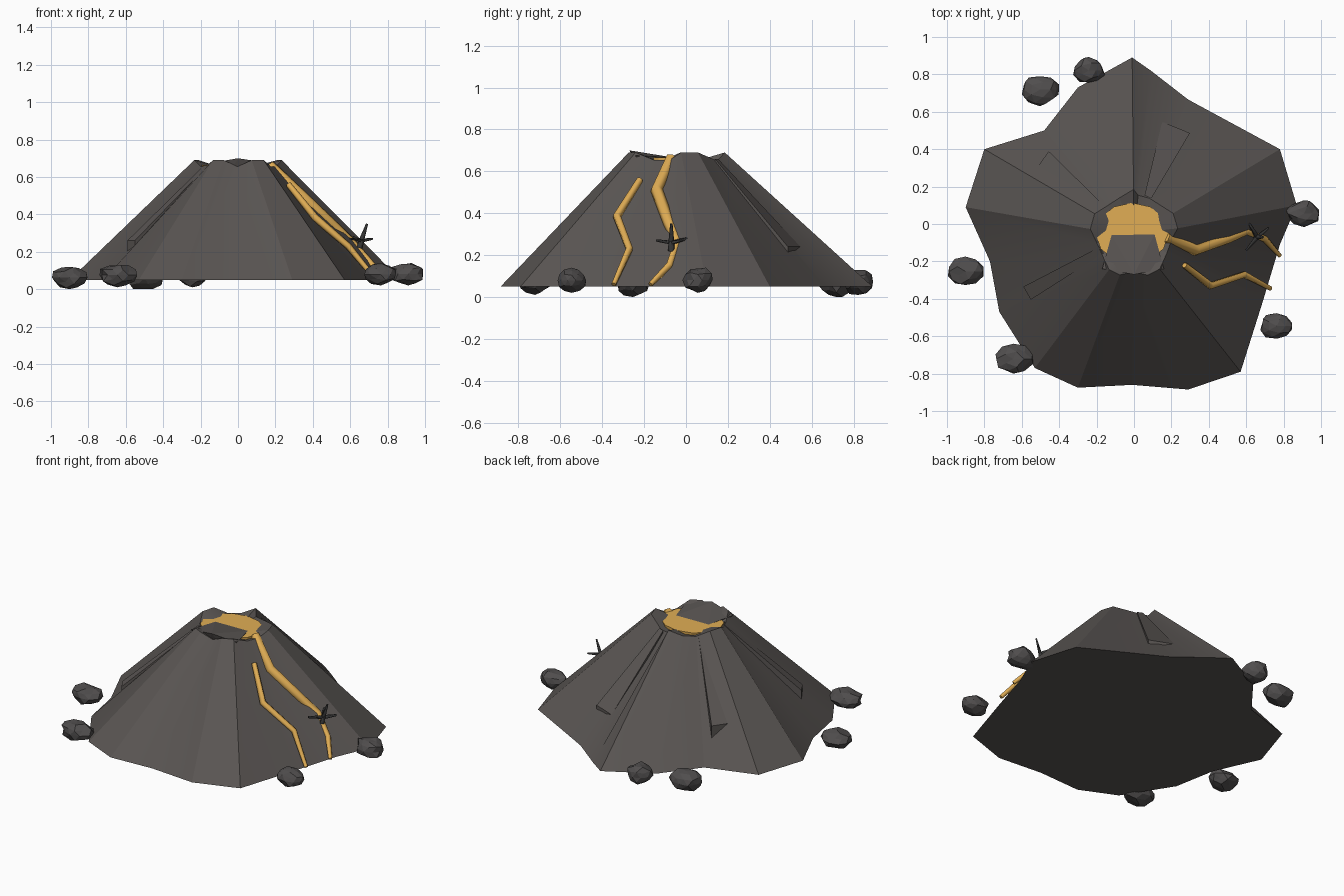
import bpy, bmesh, math, random
from mathutils import Vector

if "Cube" in bpy.data.objects:
    bpy.data.objects.remove(bpy.data.objects["Cube"])
random.seed(4)


def material(name, color):
    m = bpy.data.materials.new(name)
    m.diffuse_color = (*color, 1)
    m.use_nodes = True
    m.node_tree.nodes["Principled BSDF"].inputs["Base Color"].default_value = m.diffuse_color
    return m


ROCK = material("dark_rock", (0.10, 0.09, 0.085))
STONE = material("stone", (0.08, 0.075, 0.075))
LAVA = material("lava", (0.75, 0.42, 0.09))
WOOD = material("charred_wood", (0.04, 0.04, 0.04))


def add_object(name, bm, mat):
    bmesh.ops.recalc_face_normals(bm, faces=bm.faces)
    me = bpy.data.meshes.new(name)
    bm.to_mesh(me)
    bm.free()
    me.materials.append(mat)
    ob = bpy.data.objects.new(name, me)
    bpy.context.collection.objects.link(ob)
    return ob


def hull(name, points, mat):
    bm = bmesh.new()
    for p in points:
        bm.verts.new(p)
    bmesh.ops.convex_hull(bm, input=bm.verts)
    return add_object(name, bm, mat)


# Mountain: irregular foot outline lofted to a jagged rim (third value: 1 = ridge)
foot = [(-.01, .89, 1), (-.30, .73, 0), (-.48, .50, 0), (-.80, .40, 1),
        (-.90, .09, 1), (-.77, -.20, 0), (-.72, -.47, 0), (-.53, -.77, 1),
        (-.30, -.875, 1), (-.01, -.86, 0), (.29, -.885, 1), (.57, -.79, 1),
        (.69, -.41, 0), (.78, -.11, 0), (.87, .10, 1), (.78, .40, 1),
        (.29, .665, 0), (.09, .82, 0)]
bm = bmesh.new()
low, rim = [], []
for x, y, ridge in foot:
    d = Vector((x, y)).normalized() * (.235 if ridge else .205)
    low.append(bm.verts.new((x, y, .05)))
    rim.append(bm.verts.new((d.x, d.y - .05, .69 if ridge else .655)))
centre = bm.verts.new((0, -.05, .62))
n = len(foot)
for i in range(n):
    j = (i + 1) % n
    bm.faces.new((low[i], low[j], rim[j], rim[i]))
    bm.faces.new((rim[i], rim[j], centre))
bm.faces.new(low)
mountain = add_object("mountain", bm, ROCK)
bpy.context.view_layer.objects.active = mountain
mountain.select_set(True)
bpy.ops.object.shade_smooth_by_angle(angle=math.radians(20))
mountain.select_set(False)


# Short rock spurs that break off part way down the slope
def spur(name, degrees, reach, z, half_width):
    a = math.radians(degrees)
    out, side = Vector((math.cos(a), math.sin(a), 0)), Vector((-math.sin(a), math.cos(a), 0))
    pts = []
    for r, h, w in ((.2, .66, .02), (reach, z, half_width)):
        for s in (-1, 1):
            for drop in (0, .15):
                pts.append(out * r + side * s * w + Vector((0, -.04, h - drop)))
    hull(name, pts, ROCK)


spur("spur_back_left", 145, .62, .27, .09)
spur("spur_back_right", 68, .60, .24, .08)
spur("spur_front_left", 210, .66, .26, .04)

# Raised lip at the front of the crater
hull("crater_lip", [(-.12, -.06, .665), (.11, -.055, .665), (-.17, -.24, .67),
                    (.16, -.24, .675), (0, -.27, .70), (-.08, -.21, .56),
                    (.08, -.21, .56)], ROCK)

# Lava pool
bm = bmesh.new()
bmesh.ops.create_cone(bm, cap_ends=True, segments=12, radius1=.19, radius2=.195, depth=.04)
for v in bm.verts:
    v.co = (v.co.x - .01, v.co.y * .84 - .05, v.co.z + .645)
add_object("lava_pool", bm, LAVA)


# Tapered tubes for lava streams and twigs
def tube(name, points, radii, mat, sides=6):
    cu = bpy.data.curves.new(name, 'CURVE')
    cu.dimensions = '3D'
    cu.bevel_depth = 1
    cu.bevel_resolution = (sides - 4) // 2
    cu.use_fill_caps = True
    sp = cu.splines.new('POLY')
    sp.points.add(len(points) - 1)
    for p, co, r in zip(sp.points, points, radii):
        p.co = (*co, 1)
        p.radius = r
    cu.materials.append(mat)
    bpy.context.collection.objects.link(bpy.data.objects.new(name, cu))


tube("lava_stream_right", [(.17, -.07, .66), (.33, -.14, .51), (.50, -.08, .35), (.60, -.04, .26),
                           (.70, -.08, .15), (.78, -.17, .06)],
     [.03, .03, .028, .022, .018, .012], LAVA)
tube("lava_stream_middle", [(.27, -.22, .56), (.41, -.33, .385), (.59, -.27, .23), (.73, -.345, .06)],
     [.016, .02, .018, .012], LAVA)
tube("lava_stream_front", [(.06, -.25, .655), (.15, -.36, .51), (.15, -.47, .42)],
     [.02, .022, .01], LAVA)

# Dead shrub on the right slope
for i, tip in enumerate([(.69, -.07, .35), (.60, -.14, .27), (.61, .01, .28), (.72, -.02, .27)]):
    tube("twig_%d" % (i + 1), [(.65, -.07, .22), (.66, -.07, .26), tip], [.016, .014, .006], WOOD, 4)

# Boulders around the foot
for i, (x, y, r) in enumerate([(-.5, .71, .1), (-.24, .825, .085), (.90, .055, .09),
                               (-.9, -.25, .095), (-.64, -.72, .1), (.76, -.545, .085)]):
    bm = bmesh.new()
    bmesh.ops.create_icosphere(bm, subdivisions=2, radius=1)
    for v in bm.verts:
        v.co *= random.uniform(.78, 1.02)
    lo = [min(v.co[k] for v in bm.verts) for k in range(3)]
    hi = [max(v.co[k] for v in bm.verts) for k in range(3)]
    for v in bm.verts:
        u = [2 * (v.co[k] - lo[k]) / (hi[k] - lo[k]) - 1 for k in range(3)]
        v.co = (x + u[0] * r, y + u[1] * r * .8, .06 + i % 3 * .01 + u[2] * .06)
    add_object("boulder_%d" % (i + 1), bm, STONE)
